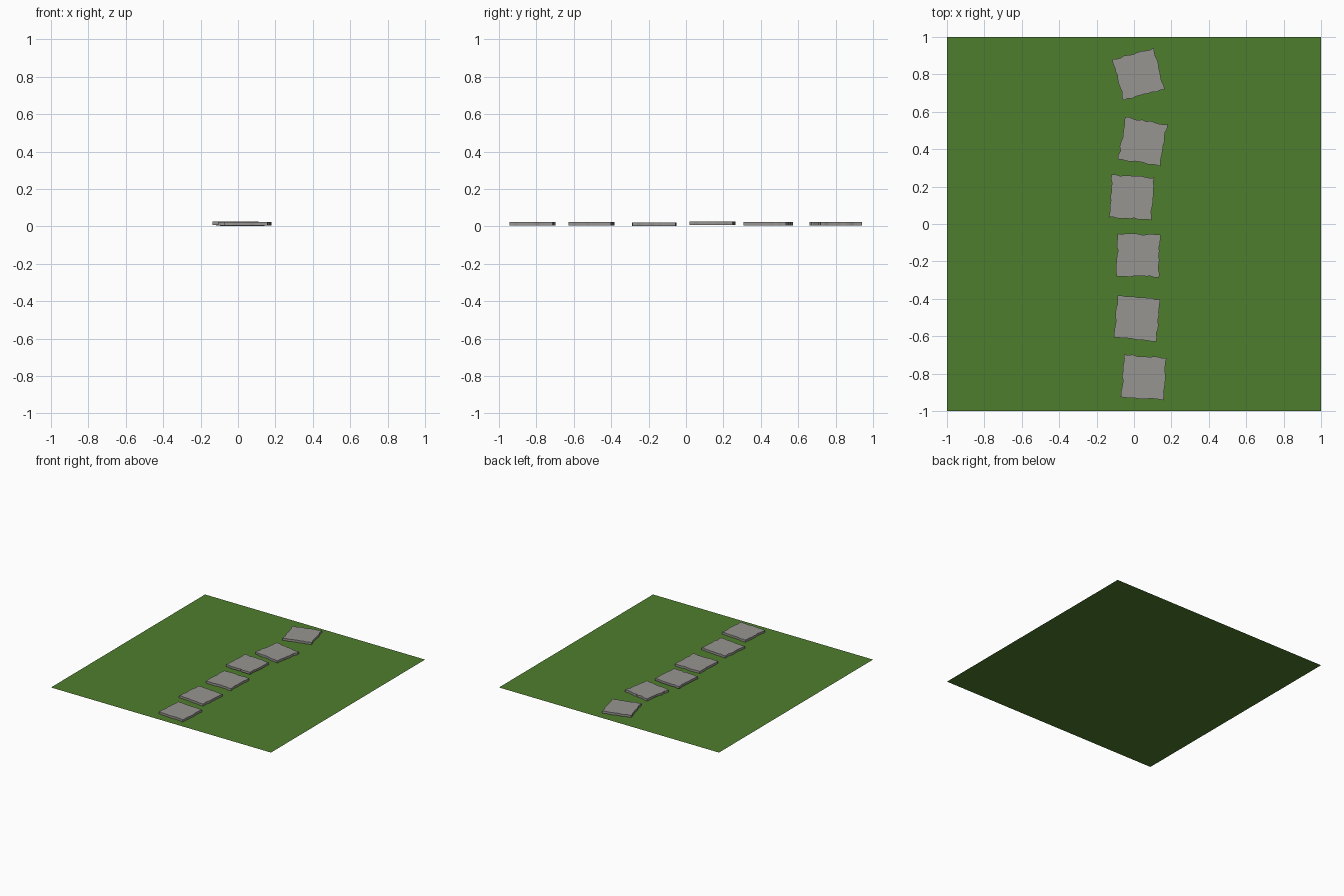
import bpy, bmesh, math, random
from mathutils import Vector, Matrix

if "Cube" in bpy.data.objects:
    bpy.data.objects.remove(bpy.data.objects["Cube"])

random.seed(4)


def material(name, rgb):
    m = bpy.data.materials.new(name)
    m.diffuse_color = (*rgb, 1)
    m.use_nodes = True
    m.node_tree.nodes["Principled BSDF"].inputs["Base Color"].default_value = m.diffuse_color
    return m


GRASS = material("grass green", (0.078, 0.205, 0.027))
STONE = material("stone grey", (0.31, 0.30, 0.285))


def add_object(name, bm, mat):
    mesh = bpy.data.meshes.new(name)
    bm.to_mesh(mesh)
    bm.free()
    mesh.materials.append(mat)
    ob = bpy.data.objects.new(name, mesh)
    bpy.context.collection.objects.link(ob)
    return ob


# lawn: a single flat sheet
bm = bmesh.new()
bmesh.ops.create_grid(bm, x_segments=1, y_segments=1, size=1)
add_object("lawn", bm, GRASS)


def paving_slab(name, x, y, z, angle, size=0.229, height=0.018, steps=10):
    """Square slab with a chipped, irregular outline."""
    h = size / 2
    bm = bmesh.new()
    verts = []
    for side in range(4):
        turn = Matrix.Rotation(side * math.pi / 2, 3, 'Z')
        for i in range(steps):
            along = -h + size * i / steps
            chip = 0 if i == 0 else random.uniform(-0.003, 0.006)
            verts.append(bm.verts.new(turn @ Vector((along, -h + chip, 0))))
    base = bm.faces.new(verts)
    top = bmesh.ops.extrude_face_region(bm, geom=[base])["geom"]
    bmesh.ops.translate(bm, vec=(0, 0, height),
                        verts=[v for v in top if isinstance(v, bmesh.types.BMVert)])
    bmesh.ops.recalc_face_normals(bm, faces=bm.faces)
    ob = add_object(name, bm, STONE)
    ob.location = (x, y, z)
    ob.rotation_euler.z = math.radians(angle)


# stepping stones, front to back: x, y, base z, turn
slabs = [
    (0.052, -0.82, 0.004, -4.5),
    (0.016, -0.505, 0.004, -5),
    (0.023, -0.168, 0.003, -1.4),
    (-0.013, 0.142, 0.008, -4),
    (0.047, 0.44, 0.005, -9.7),
    (0.024, 0.80, 0.005, 15.2),
]
for n, s in enumerate(slabs, 1):
    paving_slab(f"stepping_stone_{n}", *s)
